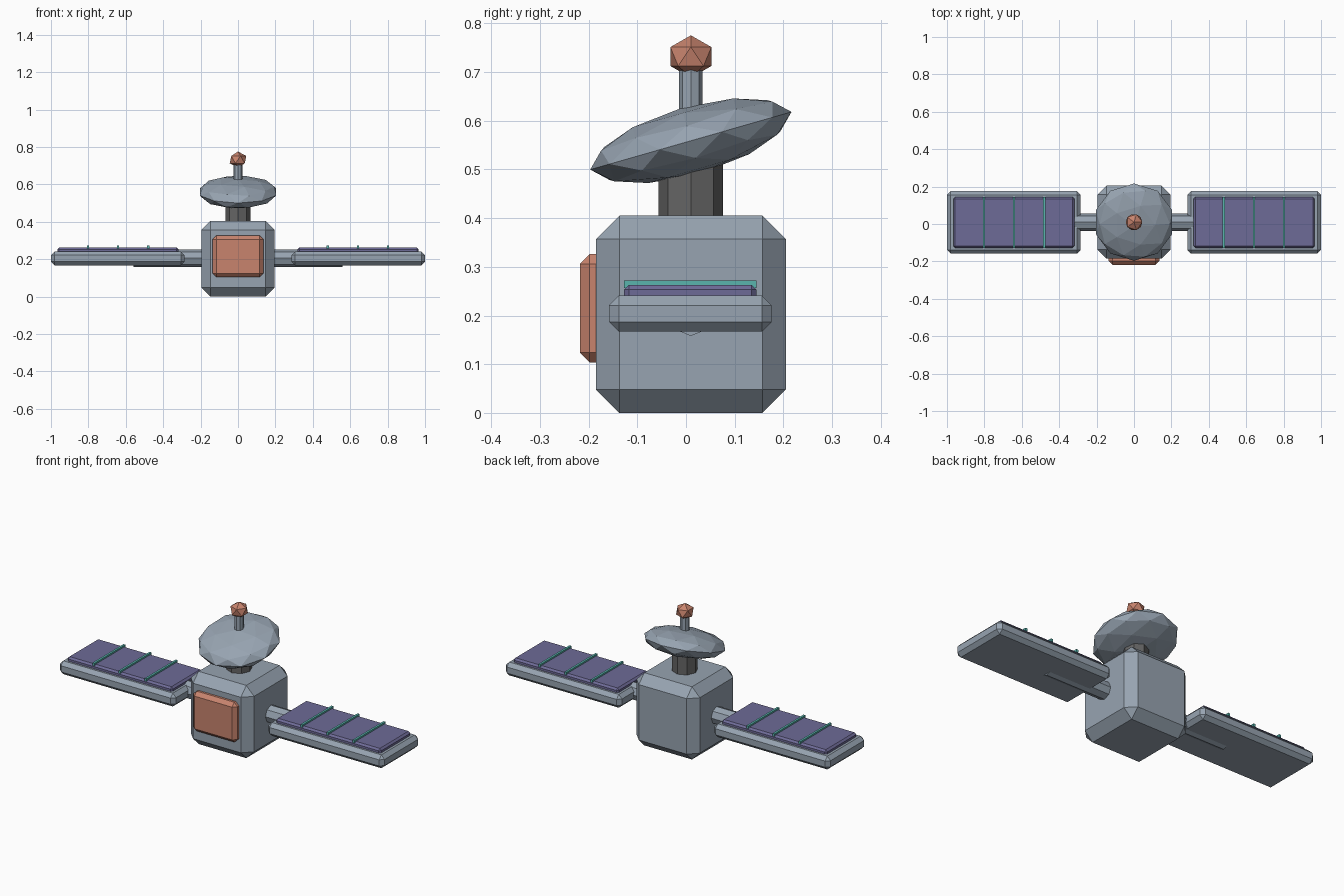
import bpy
import bmesh
from math import radians
from mathutils import Matrix, Vector

if "Cube" in bpy.data.objects:
    bpy.data.objects.remove(bpy.data.objects["Cube"], do_unlink=True)


def material(name, rgb):
    m = bpy.data.materials.new(name)
    m.use_nodes = True
    m.diffuse_color = (*rgb, 1)
    m.node_tree.nodes["Principled BSDF"].inputs["Base Color"].default_value = (*rgb, 1)
    return m


steel = material("blue grey metal", (0.31, 0.37, 0.44))
copper = material("copper", (0.58, 0.23, 0.155))
violet = material("violet cells", (0.155, 0.145, 0.31))
teal = material("teal strip", (0.10, 0.46, 0.42))
dark = material("dark grey", (0.13, 0.13, 0.13))

MID = 0.01  # shared depth of the centre line


def finish(name, bm, mat):
    bmesh.ops.recalc_face_normals(bm, faces=bm.faces)
    mesh = bpy.data.meshes.new(name)
    bm.to_mesh(mesh)
    bm.free()
    mesh.materials.append(mat)
    ob = bpy.data.objects.new(name, mesh)
    bpy.context.collection.objects.link(ob)
    return ob


def box(name, low, high, mat, chamfer=0):
    low, high = Vector(low), Vector(high)
    bm = bmesh.new()
    bmesh.ops.create_cube(bm, size=1, matrix=Matrix.LocRotScale((low + high) / 2, None, high - low))
    if chamfer:
        bmesh.ops.bevel(bm, geom=bm.edges[:], offset=chamfer, segments=1, affect='EDGES')
    return finish(name, bm, mat)


def rod(name, start, end, radius, mat):
    start, end = Vector(start), Vector(end)
    axis = end - start
    turn = Matrix.Rotation(radians(90), 4, 'Y') if abs(axis.x) > abs(axis.z) else Matrix()
    bm = bmesh.new()
    bmesh.ops.create_cone(bm, cap_ends=True, segments=8, radius1=radius, radius2=radius,
                          depth=axis.length, matrix=Matrix.Translation((start + end) / 2) @ turn)
    return finish(name, bm, mat)


def ball(name, centre, scale, detail, mat, tilt=0):
    bm = bmesh.new()
    bmesh.ops.create_icosphere(bm, subdivisions=detail, radius=1,
                               matrix=Matrix.Translation(centre) @ Matrix.Rotation(tilt, 4, 'X')
                               @ Matrix.Diagonal((*scale, 1)))
    return finish(name, bm, mat)


# Body and front hatch
box("body", (-0.195, -0.185, 0), (0.195, 0.205, 0.405), steel, 0.048)
box("front_hatch", (-0.136, -0.218, 0.104), (0.136, -0.14, 0.326), copper, 0.02)

# Dish, its mast and the antenna
rod("dish_mast", (0, MID, 0.38), (0, MID, 0.53), 0.066, dark)
ball("dish", (0, MID, 0.559), (0.215, 0.215, 0.07), 2, steel, radians(16))
rod("antenna_rod", (0, MID, 0.55), (0, MID, 0.715), 0.024, steel)
ball("antenna_tip", (0, MID, 0.732), (0.0495, 0.0495, 0.0435), 1, copper)

# Wings: arm, frame, solar cells and dividing strips on each side
for side, s in (("left", 1), ("right", -1)):
    def span(a, b):
        return sorted((s * a, s * b))

    rod(f"{side}_arm", (s * 0.15, MID, 0.205), (s * 0.56, MID, 0.205), 0.047, steel)
    x0, x1 = span(0.285, 1.0)
    box(f"{side}_wing_frame", (x0, -0.158, 0.167), (x1, 0.176, 0.241), steel, 0.02)
    x0, x1 = span(0.318, 0.966)
    box(f"{side}_solar_cells", (x0, -0.127, 0.225), (x1, 0.145, 0.263), violet, 0.01)
    for i in range(3):
        x = s * (0.48 + 0.161 * i)
        box(f"{side}_cell_strip_{i + 1}", (x - 0.006, -0.127, 0.257), (x + 0.006, 0.145, 0.272), teal)
